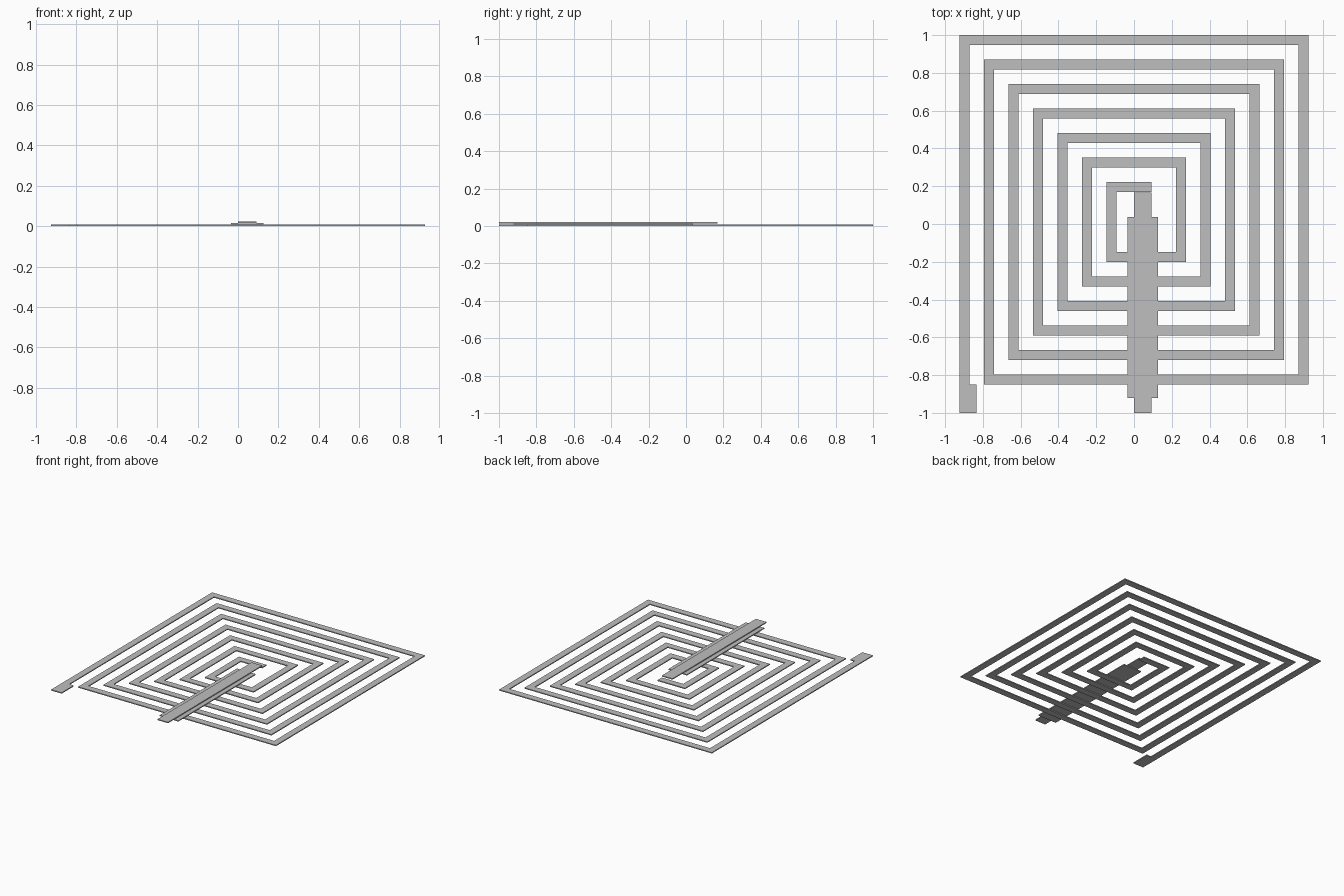
import bpy
import bmesh
from mathutils import Vector

cube = bpy.data.objects.get("Cube")
if cube:
    bpy.data.objects.remove(cube)

HALF_X = 0.925      # outer half width of the coil
TRACK = 0.053       # track width
PITCH = 0.1297      # spacing between turns
LAYER = 0.0075      # thickness of each layer
PAD_W = 0.092
BOTTOM = -0.85      # lower edge of the outermost turn
TURNS = 6

grey = bpy.data.materials.new("plain grey")
grey.use_nodes = True
colour = (0.52, 0.52, 0.52, 1)
grey.diffuse_color = colour
grey.node_tree.nodes["Principled BSDF"].inputs["Base Color"].default_value = colour


def finish(name, bm):
    bmesh.ops.recalc_face_normals(bm, faces=bm.faces)
    mesh = bpy.data.meshes.new(name)
    bm.to_mesh(mesh)
    bm.free()
    mesh.materials.append(grey)
    obj = bpy.data.objects.new(name, mesh)
    bpy.context.collection.objects.link(obj)
    return obj


def slab(name, x0, x1, y0, y1, z0):
    bm = bmesh.new()
    bmesh.ops.create_cube(bm, size=1)
    bmesh.ops.scale(bm, vec=(x1 - x0, y1 - y0, LAYER), verts=bm.verts)
    bmesh.ops.translate(bm, verts=bm.verts,
                        vec=((x0 + x1) / 2, (y0 + y1) / 2, z0 + LAYER / 2))
    return finish(name, bm)


def track(name, path):
    """Flat strip with mitred right-angle corners, extruded to one layer."""
    normals = []
    for a, b in zip(path, path[1:]):
        d = (b - a).normalized()
        normals.append(Vector((-d.y, d.x, 0)))
    bm = bmesh.new()
    rows = []
    for i, p in enumerate(path):
        if i == 0:
            n = normals[0]
        elif i == len(path) - 1:
            n = normals[-1]
        else:
            n = normals[i - 1] + normals[i]
        rows.append([bm.verts.new(p + n * s * TRACK / 2) for s in (1, -1)])
    for (a, b), (c, d) in zip(rows, rows[1:]):
        bm.faces.new((a, b, d, c))
    top = bmesh.ops.extrude_face_region(bm, geom=bm.faces[:])["geom"]
    bmesh.ops.translate(bm, vec=(0, 0, LAYER),
                        verts=[g for g in top if isinstance(g, bmesh.types.BMVert)])
    return finish(name, bm)


# Square spiral, wound inwards from the lower left
h = TRACK / 2
path = [Vector((-HALF_X + h, BOTTOM, 0))]
for k in range(TURNS):
    s = k * PITCH
    left, right = -HALF_X + h + s, HALF_X - h - s
    top, low = 1 - h - s, BOTTOM + h + s
    path += [Vector((left, top, 0)), Vector((right, top, 0)),
             Vector((right, low, 0)), Vector((left + PITCH, low, 0))]
s = TURNS * PITCH
path += [Vector((-HALF_X + h + s, 1 - h - s, 0)), Vector((PAD_W, 1 - h - s, 0))]
track("spiral_track", path)

# Outer contact pad
slab("contact_pad", -HALF_X, -HALF_X + PAD_W, -1, BOTTOM, 0)

# Insulating strip over the turns, with the crossing bridge on top
slab("insulating_strip", -0.035, 0.127, -0.922, 0.038, LAYER)
slab("crossing_bridge", 0, PAD_W, -1, 0.168, 2 * LAYER)
